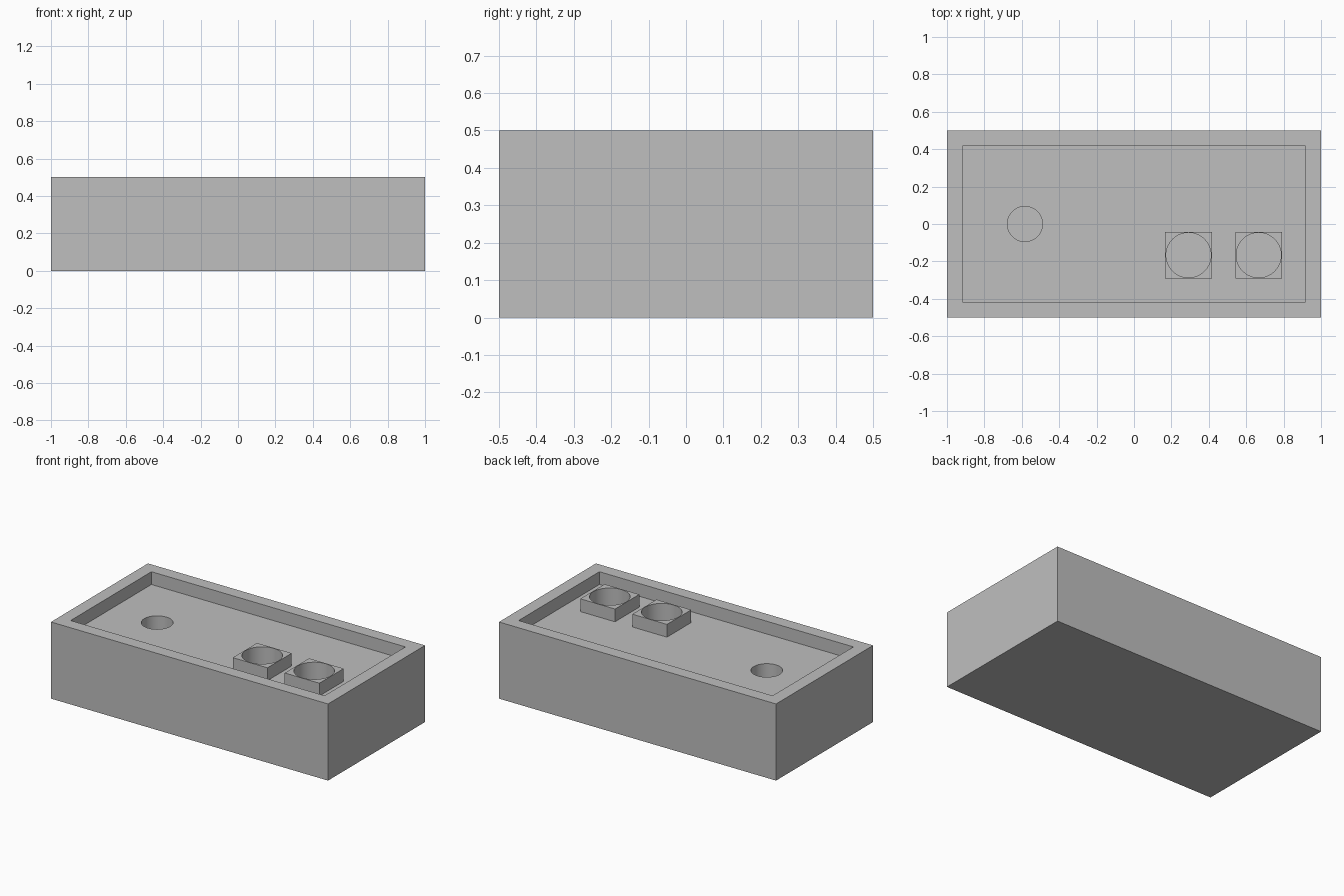
import bpy
import math

if "Cube" in bpy.data.objects:
    bpy.data.objects.remove(bpy.data.objects["Cube"], do_unlink=True)

U = 1 / 12                 # wall thickness, used as the design module
TOP = 6 * U
FLOOR = 5 * U
HOLE_BOTTOM = 2 * U

grey = bpy.data.materials.new("plain grey")
grey.use_nodes = True
colour = (0.52, 0.52, 0.52, 1)
grey.diffuse_color = colour
grey.node_tree.nodes["Principled BSDF"].inputs["Base Color"].default_value = colour


def finish(name):
    ob = bpy.context.object
    ob.name = name
    ob.data.materials.append(grey)
    return ob


def box(name, x, y, z0, z1, sx, sy):
    bpy.ops.mesh.primitive_cube_add(size=1, location=(x, y, (z0 + z1) / 2))
    bpy.context.object.scale = (sx, sy, z1 - z0)
    bpy.ops.object.transform_apply(location=True, rotation=True, scale=True)
    return finish(name)


def drill(name, x, y, radius):
    z1 = TOP + U
    bpy.ops.mesh.primitive_cylinder_add(
        vertices=64, radius=radius, depth=z1 - HOLE_BOTTOM,
        location=(x, y, (z1 + HOLE_BOTTOM) / 2))
    return finish(name)


def combine(target, tool, operation):
    tool.hide_render = True
    mod = target.modifiers.new(tool.name, "BOOLEAN")
    mod.operation = operation
    mod.solver = "EXACT"
    mod.object = tool
    bpy.context.view_layer.objects.active = target
    bpy.ops.object.modifier_apply(modifier=mod.name)
    bpy.data.objects.remove(tool, do_unlink=True)


# Solid case with a shallow tray sunk into its top
case = box("case", 0, 0, 0, TOP, 2, 1)
combine(case, box("tray_cutter", 0, 0, FLOOR, TOP + U, 2 - 2 * U, 1 - 2 * U), "DIFFERENCE")

# Two square sockets, level with the rim, each with a round bore
for x in (3.5 * U, 8 * U):
    y = -2 * U
    combine(case, box("socket", x, y, FLOOR - U / 2, TOP, 3 * U, 3 * U), "UNION")
    combine(case, drill("socket_bore", x, y, 0.12), "DIFFERENCE")

# Single round hole in the tray floor
combine(case, drill("floor_hole", -7 * U, 0, 0.094), "DIFFERENCE")

# Smooth bores, crisp edges
bpy.ops.object.select_all(action="DESELECT")
case.select_set(True)
bpy.context.view_layer.objects.active = case
bpy.ops.object.shade_smooth_by_angle(angle=math.radians(30))
